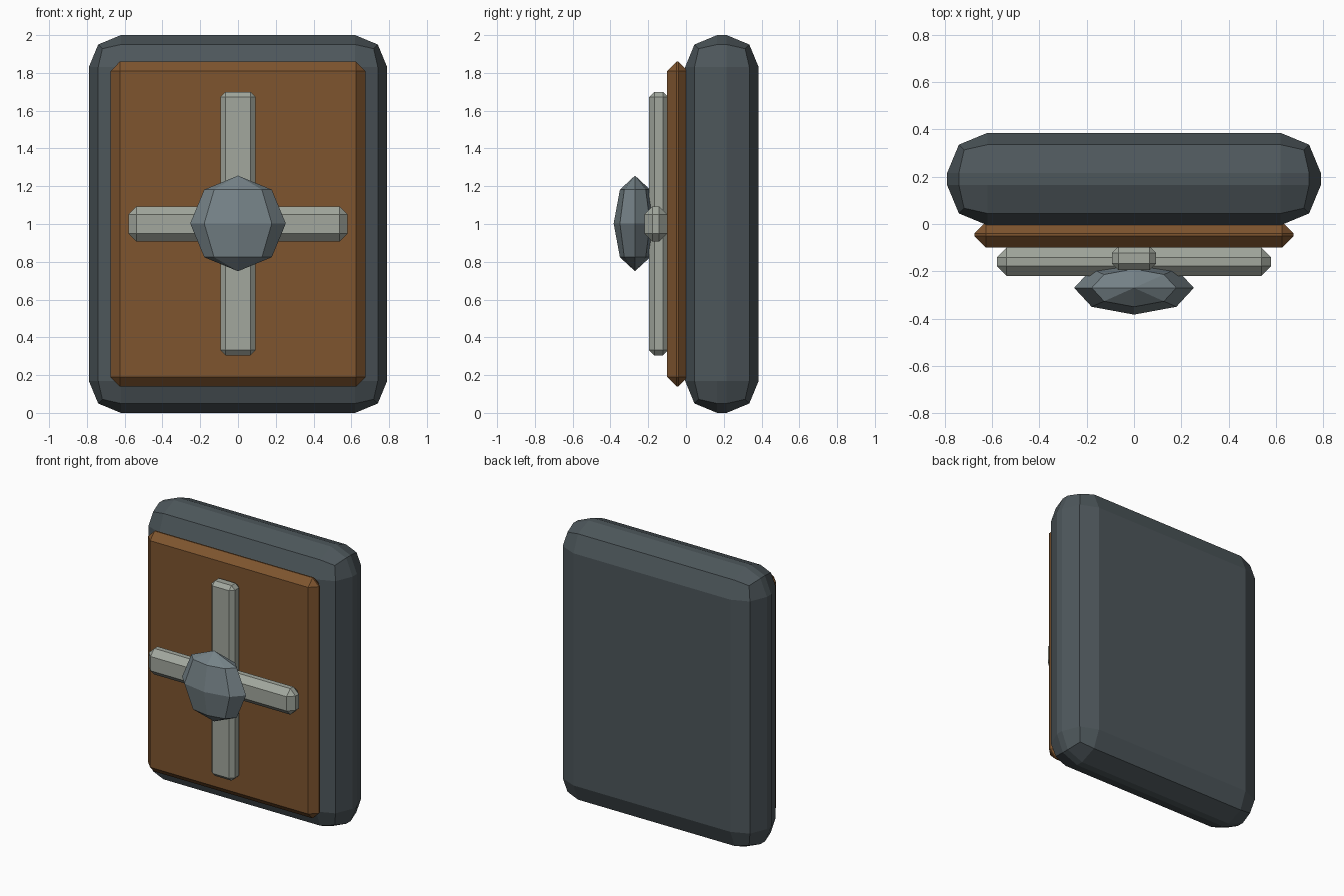
import bpy

if "Cube" in bpy.data.objects:
    bpy.data.objects.remove(bpy.data.objects["Cube"])


def material(name, rgb):
    m = bpy.data.materials.new(name)
    m.diffuse_color = (*rgb, 1)
    m.use_nodes = True
    m.node_tree.nodes["Principled BSDF"].inputs["Base Color"].default_value = m.diffuse_color
    return m


slate = material("dark slate", (0.075, 0.095, 0.105))
wood = material("brown wood", (0.21, 0.09, 0.028))
pale = material("pale grey metal", (0.36, 0.39, 0.34))
steel = material("blue grey steel", (0.18, 0.225, 0.245))


def bevelled_box(name, lo, hi, bevel, segments, mat):
    """Box between two corners with rounded or chamfered edges."""
    bpy.ops.mesh.primitive_cube_add(
        size=1, location=[(a + b) / 2 for a, b in zip(lo, hi)])
    ob = bpy.context.object
    ob.name = name
    ob.scale = [b - a for a, b in zip(lo, hi)]
    bpy.ops.object.transform_apply(location=False, rotation=False, scale=True)
    mod = ob.modifiers.new("bevel", 'BEVEL')
    mod.width = bevel
    mod.segments = segments
    mod.limit_method = 'NONE'
    ob.data.materials.append(mat)
    return ob


# Thick rounded slab
bevelled_box("slab", (-0.79, -0.005, 0), (0.79, 0.385, 2), 0.17, 2, slate)
# Wooden front panel
bevelled_box("front_panel", (-0.675, -0.1, 0.14), (0.675, 0.01, 1.86), 0.05, 1, wood)
# Crossed bars
bevelled_box("vertical_bar", (-0.093, -0.195, 0.305), (0.093, -0.095, 1.70), 0.027, 1, pale)
bevelled_box("horizontal_bar", (-0.58, -0.22, 0.907), (0.58, -0.1, 1.093), 0.042, 1, pale)

# Faceted knob, flattened front to back
bpy.ops.mesh.primitive_uv_sphere_add(segments=8, ring_count=4, radius=1,
                                     location=(0, -0.27, 1.003))
knob = bpy.context.object
knob.name = "centre_knob"
knob.scale = (0.253, 0.113, 0.253)
bpy.ops.object.transform_apply(location=False, rotation=False, scale=True)
knob.data.materials.append(steel)
